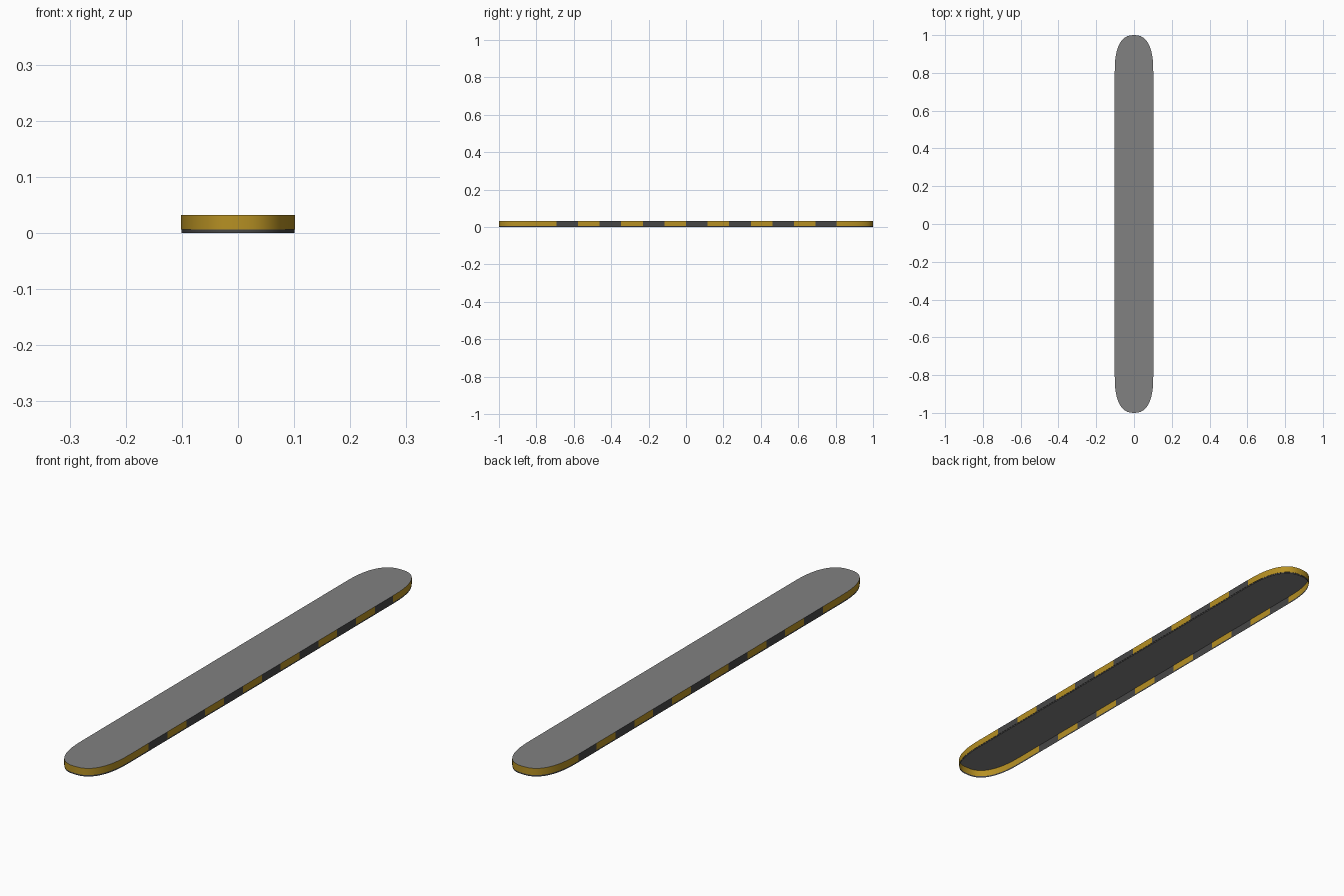
import bpy, math

if "Cube" in bpy.data.objects:
    bpy.data.objects.remove(bpy.data.objects["Cube"])

STRIPE = 0.1155      # length of one painted block along y
STRAIGHT = 0.805     # where the straight sides meet the rounded ends


def material(name, rgb):
    m = bpy.data.materials.new(name)
    m.diffuse_color = (*rgb, 1)
    m.use_nodes = True
    m.node_tree.nodes["Principled BSDF"].inputs["Base Color"].default_value = m.diffuse_color
    return m


grey = material("concrete grey", (0.22, 0.22, 0.22))
dark = material("dark grey", (0.062, 0.062, 0.062))
yellow = material("warning yellow", (0.47, 0.28, 0.017))


def outline(half_width, half_length, steps=24):
    """Long rounded loop, with side points at every stripe boundary."""
    end = half_length - STRAIGHT
    sides = [k * STRIPE for k in range(-6, 7)]
    cap = []
    for i in range(steps + 1):
        a = math.pi * i / steps
        c, s = math.cos(a), math.sin(a)
        x = math.copysign(abs(c) ** 0.8, c) * half_width
        y = STRAIGHT + max(s, 0) ** 0.8 * end
        cap.append((x, y))
    right = [(half_width, y) for y in sides]
    left = [(-half_width, y) for y in reversed(sides)]
    return right + cap + left + [(-x, -y) for x, y in cap]


def make(name, verts, faces, mats):
    me = bpy.data.meshes.new(name)
    me.from_pydata(verts, [], faces)
    for m in mats:
        me.materials.append(m)
    me.update()
    ob = bpy.data.objects.new(name, me)
    bpy.context.collection.objects.link(ob)
    return ob


def wall(name, loop, z0, z1, mats):
    n = len(loop)
    verts = [(x, y, z) for z in (z0, z1) for x, y in loop]
    faces = [(i, (i + 1) % n, n + (i + 1) % n, n + i) for i in range(n)]
    ob = make(name, verts, faces, mats)
    bpy.ops.object.select_all(action='DESELECT')
    ob.select_set(True)
    bpy.context.view_layer.objects.active = ob
    bpy.ops.object.shade_smooth_by_angle(angle=math.radians(40))
    return ob


# Striped kerb band, open underneath
band_loop = outline(0.102, 1.0)
band = wall("striped_kerb", band_loop, 0.006, 0.032, [yellow, dark])
for p in band.data.polygons:
    y = p.center.y
    if -6 * STRIPE < y < STRAIGHT:
        p.material_index = 1 - math.floor(y / STRIPE) % 2

# Narrow dark skirt below the band
wall("base_skirt", outline(0.101, 0.999), 0.0, 0.006, [dark])

# Flat paved top
make("paved_top", [(x, y, 0.032) for x, y in band_loop],
     [tuple(range(len(band_loop)))], [grey])
